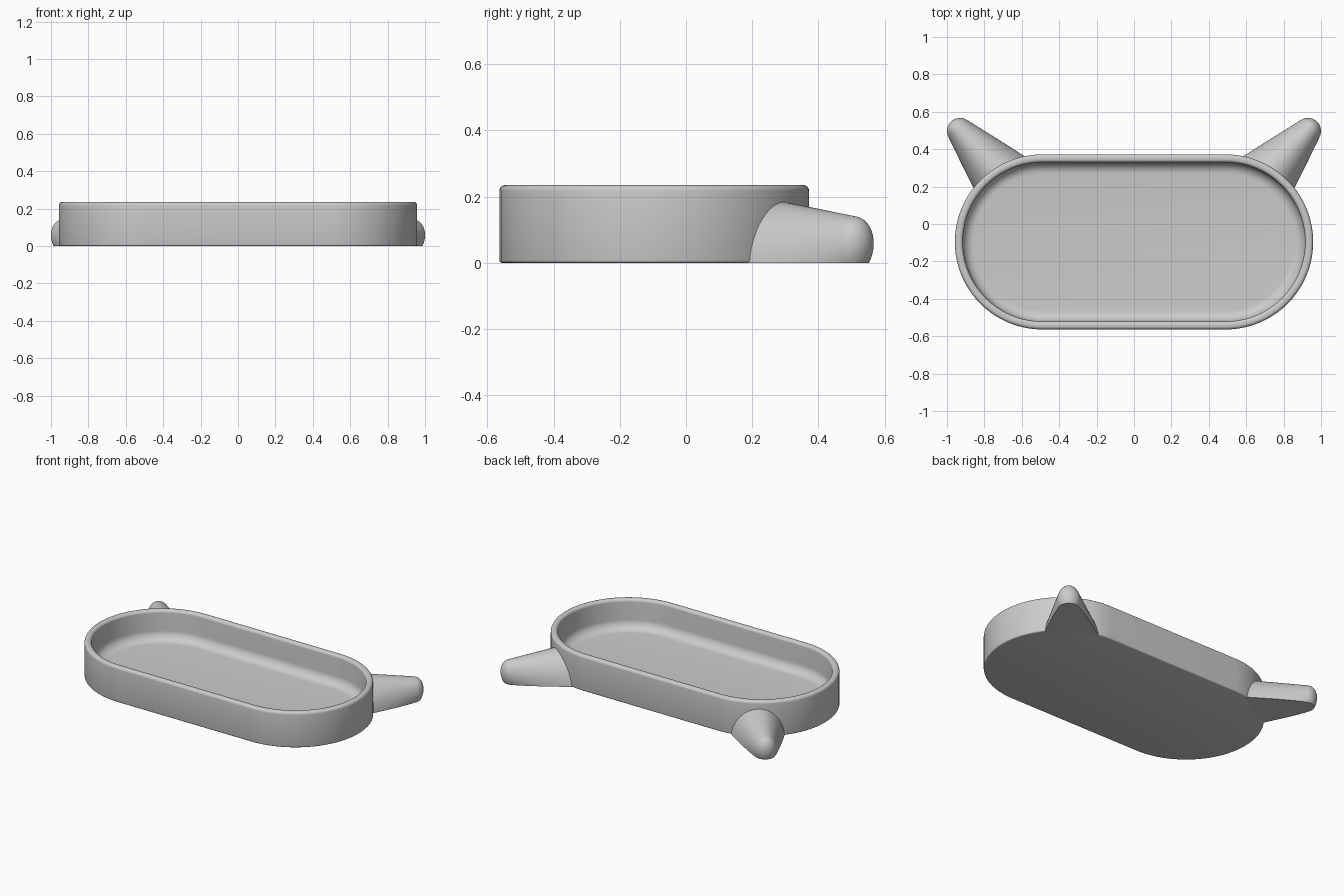
import bpy, bmesh
from math import sin, cos, pi, hypot, radians

cube = bpy.data.objects.get("Cube")
if cube:
    bpy.data.objects.remove(cube, do_unlink=True)

grey = bpy.data.materials.new("plain grey")
grey.use_nodes = True
colour = (0.6, 0.6, 0.6, 1)
grey.diffuse_color = colour
grey.node_tree.nodes["Principled BSDF"].inputs["Base Color"].default_value = colour

HALF, RADIUS, MID_Y = 0.49, 0.468, -0.096   # rounded-end outline of the tray
HEIGHT, FLOOR, WALL = 0.235, 0.04, 0.043


def finish(bm, name):
    bmesh.ops.recalc_face_normals(bm, faces=bm.faces)
    mesh = bpy.data.meshes.new(name)
    bm.to_mesh(mesh)
    bm.free()
    mesh.materials.append(grey)
    ob = bpy.data.objects.new(name, mesh)
    bpy.context.collection.objects.link(ob)
    bpy.ops.object.select_all(action='DESELECT')
    ob.select_set(True)
    bpy.context.view_layer.objects.active = ob
    bpy.ops.object.shade_smooth_by_angle(angle=radians(35))


def loft(bm, rings):
    """Bridge successive closed rings of points and cap both ends."""
    rows = [[bm.verts.new(p) for p in ring] for ring in rings]
    for a, b in zip(rows, rows[1:]):
        for i in range(len(a)):
            bm.faces.new((a[i - 1], a[i], b[i], b[i - 1]))
    bm.faces.new(rows[0])
    bm.faces.new(rows[-1])


def arc(cx, cz, r, start, end, steps=6):
    angles = [radians(start + (end - start) * i / steps) for i in range(steps + 1)]
    return [(cx + r * cos(a), cz + r * sin(a)) for a in angles]


def outline(inset, z, n=40):
    ring = []
    for side in (0, 1):
        for i in range(n + 1):
            a = -pi / 2 + pi * (i / n + side)
            shift = -HALF if side else HALF
            ring.append((shift + (RADIUS - inset) * cos(a),
                         MID_Y + (RADIUS - inset) * sin(a), z))
    return ring


# Tray: one wall section (inset, height) carried round the outline
lip, foot, fillet = 0.018, 0.008, 0.06
section = arc(foot, foot, foot, 270, 180, 3)
section += arc(lip, HEIGHT - lip, lip, 180, 90)
section += arc(WALL - lip, HEIGHT - lip, lip, 90, 0)
section += arc(WALL + fillet, FLOOR + fillet, fillet, 180, 270, 8)
bm = bmesh.new()
loft(bm, [outline(d, z) for d, z in section])
finish(bm, "tray")


# Horns: rounded tapering cones, flat underneath, ending inside the tray wall
TIP, AXIS, TAPER = 0.07, radians(48), radians(16)


def horn_point(side, s, width, a):
    across = width * cos(a)
    x = 0.93 - s * cos(AXIS) + across * sin(AXIS)
    y = 0.497 - s * sin(AXIS) - across * cos(AXIS)
    return (side * x, y, 0.047 - 0.23 * s + 1.32 * width * sin(a))


def wall_point(side, start, width, a):
    """Follow the cone back until it is just under the tray's outer face."""
    low, high = 0.0, 0.7
    for _ in range(30):
        run = (low + high) / 2
        p = horn_point(side, start + run, width + run * sin(TAPER) / cos(TAPER), a)
        gap = hypot(max(abs(p[0]) - HALF, 0), p[1] - MID_Y) - (RADIUS - 0.01)
        low, high = (run, high) if gap > 0 else (low, run)
    return p


for side, name in ((1, "left_horn"), (-1, "right_horn")):
    turn = [2 * pi * i / 64 for i in range(64)]
    rings = []
    for i in range(1, 13):
        phi = (pi / 2 - TAPER) * i / 12
        s, width = -TIP * cos(phi), TIP * sin(phi)
        rings.append([horn_point(side, s, width, a) for a in turn])
    rings.append([wall_point(side, s, width, a) for a in turn])
    bm = bmesh.new()
    loft(bm, rings)
    bmesh.ops.bisect_plane(bm, geom=bm.verts[:] + bm.edges[:] + bm.faces[:],
                           plane_co=(0, 0, 0), plane_no=(0, 0, 1), clear_inner=True)
    bmesh.ops.holes_fill(bm, edges=[e for e in bm.edges if e.is_boundary])
    finish(bm, name)
